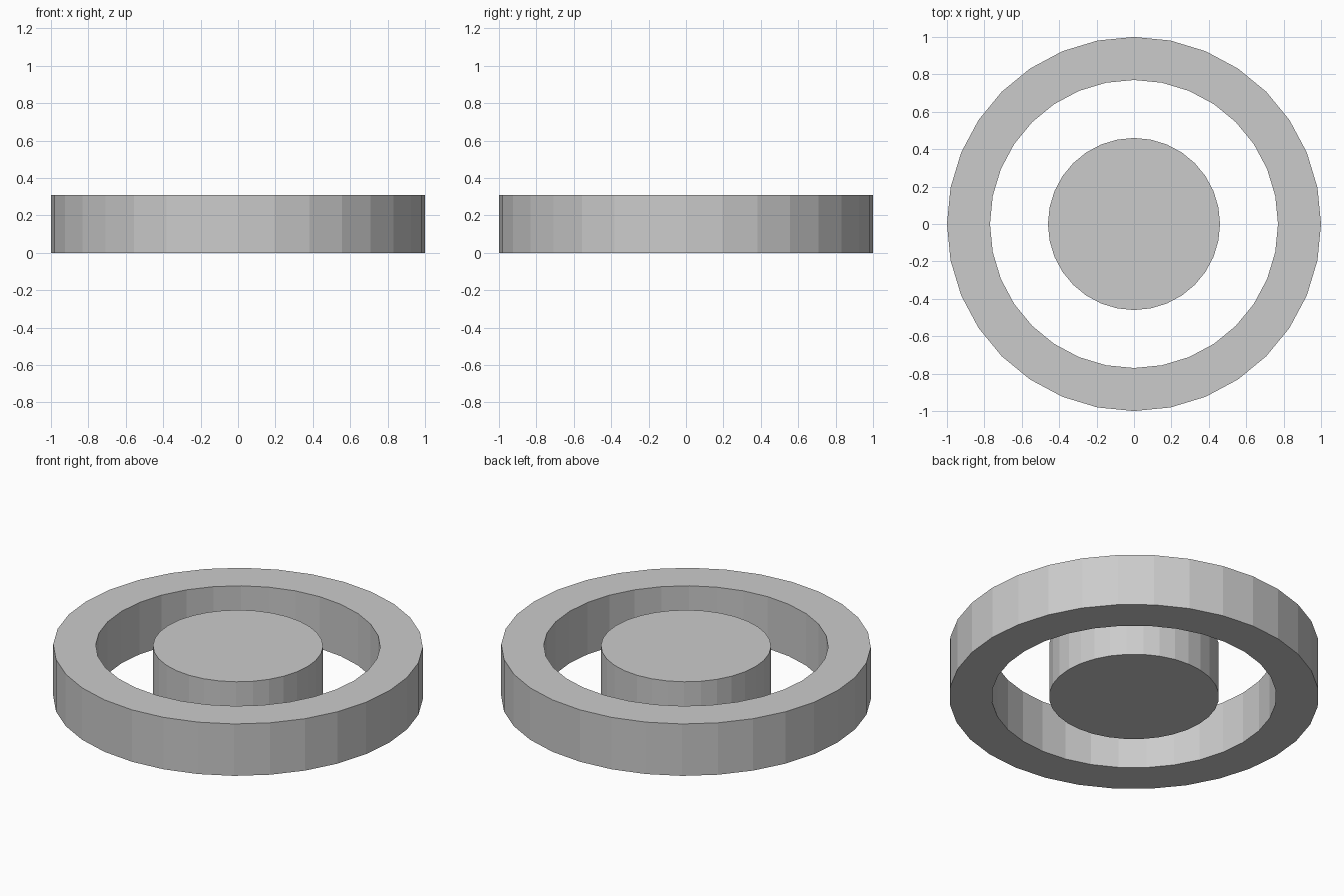
import bpy, bmesh, math

if "Cube" in bpy.data.objects:
    bpy.data.objects.remove(bpy.data.objects["Cube"])

SIDES = 32
HEIGHT = 0.31


def add_object(name, bm):
    bmesh.ops.recalc_face_normals(bm, faces=bm.faces[:])
    mesh = bpy.data.meshes.new(name)
    bm.to_mesh(mesh)
    bm.free()
    obj = bpy.data.objects.new(name, mesh)
    bpy.context.collection.objects.link(obj)
    return obj


def circle(bm, radius, z):
    step = 2 * math.pi / SIDES
    return [bm.verts.new((radius * math.cos(i * step), radius * math.sin(i * step), z))
            for i in range(SIDES)]


def bridge(bm, a, b):
    for i in range(SIDES):
        j = (i + 1) % SIDES
        bm.faces.new((a[i], a[j], b[j], b[i]))


# Outer ring: rectangular section swept around the z axis
bm = bmesh.new()
section = [(1.0, 0), (1.0, HEIGHT), (0.77, HEIGHT), (0.77, 0)]
loops = [circle(bm, r, z) for r, z in section]
for k in range(4):
    bridge(bm, loops[k], loops[(k + 1) % 4])
add_object("outer_ring", bm)

# Centre disc: solid, same height as the ring
bm = bmesh.new()
bottom, top = circle(bm, 0.46, 0), circle(bm, 0.46, HEIGHT)
bridge(bm, bottom, top)
bm.faces.new(bottom[::-1])
bm.faces.new(top)
add_object("centre_disc", bm)
